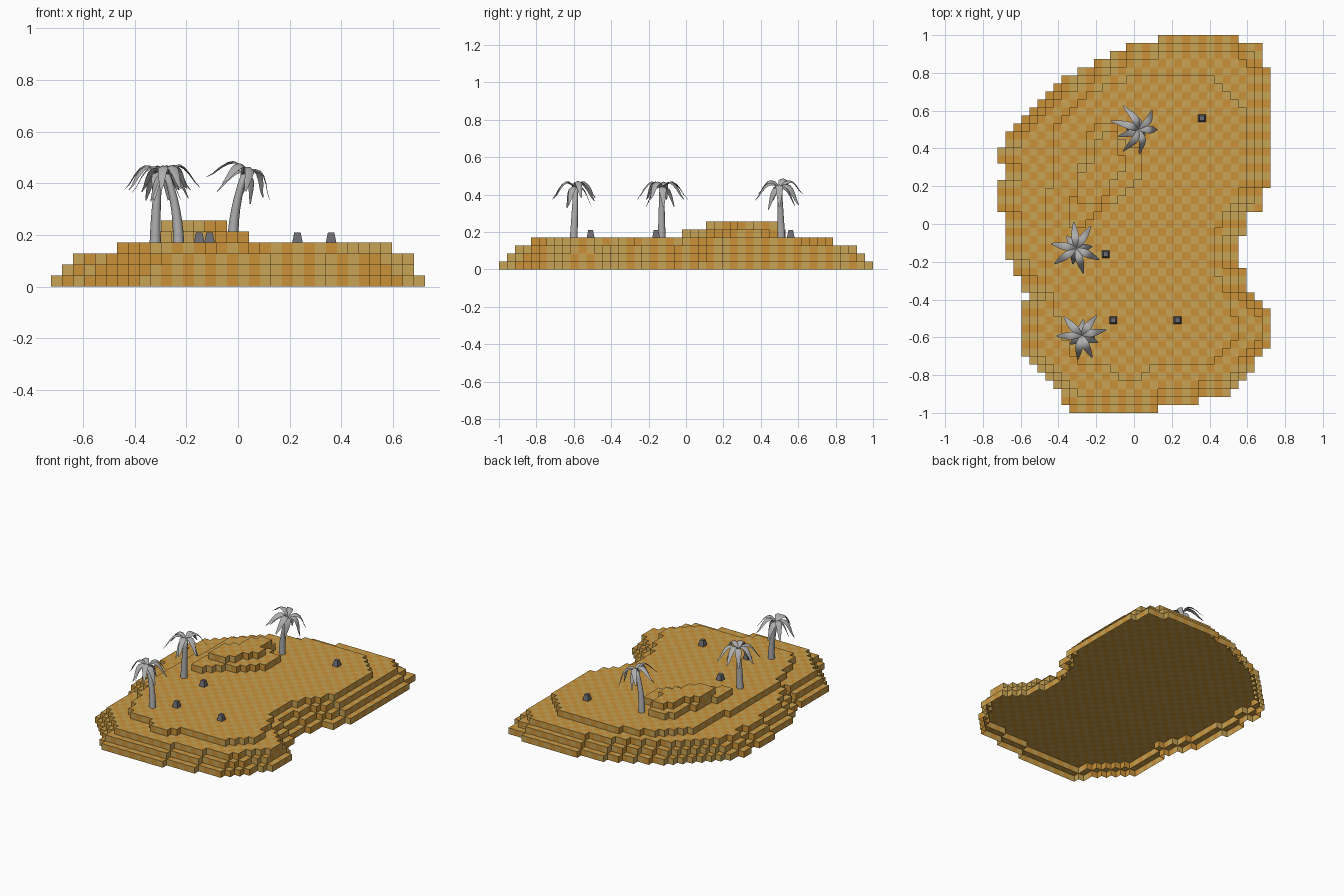
import bpy, bmesh, math, random
from mathutils import Vector, Matrix

if "Cube" in bpy.data.objects:
    bpy.data.objects.remove(bpy.data.objects["Cube"], do_unlink=True)

ROWS, COLS = 47, 34
CELL = 2 / ROWS
GROUND = 4 * CELL


def material(name, colour):
    mat = bpy.data.materials.new(name)
    mat.use_nodes = True
    rgba = (*colour, 1)
    mat.diffuse_color = rgba
    mat.node_tree.nodes["Principled BSDF"].inputs["Base Color"].default_value = rgba
    return mat


ORANGE = material("orange sand", (0.60, 0.29, 0.04))
TAN = material("tan sand", (0.58, 0.37, 0.09))
PALE = material("pale grey palm", (0.42, 0.42, 0.42))
STONE = material("dark grey stone", (0.15, 0.15, 0.17))


def finish(name, bm, mats, smooth=False):
    mesh = bpy.data.meshes.new(name)
    bm.to_mesh(mesh)
    bm.free()
    for mat in mats:
        mesh.materials.append(mat)
    for poly in mesh.polygons:
        poly.use_smooth = smooth
    obj = bpy.data.objects.new(name, mesh)
    bpy.context.collection.objects.link(obj)
    return obj


# Terrace footprints, in grid cells counted from the back left corner
def expand(runs):
    return [value for count, value in runs for _ in range(count)]


def inside(c, r, outline):
    hit = False
    for (ax, ay), (bx, by) in zip(outline, outline[1:] + outline[:1]):
        if (ay > r) != (by > r) and c < ax + (r - ay) * (bx - ax) / (by - ay):
            hit = not hit
    return hit


def fill(outline):
    return {(c, r) for c in range(COLS) for r in range(ROWS)
            if inside(c + 0.5, r + 0.5, outline)}


def around(c, r):
    return [(c + 1, r), (c, r - 1), (c - 1, r), (c, r + 1)]


def erode(cells):
    return {cell for cell in cells if all(n in cells for n in around(*cell))}


west = expand([(1, 20), (1, 16), (1, 14), (1, 12), (1, 10), (1, 8), (1, 7), (1, 6),
               (1, 5), (1, 4), (1, 3), (1, 2), (2, 1), (2, 0), (2, 1), (4, 0), (6, 1),
               (2, 2), (2, 3), (1, 4), (7, 3), (1, 4), (1, 5), (1, 6), (1, 7), (2, 8), (1, 9)])
east = expand([(1, 30), (3, 33), (15, 34), (3, 33), (3, 31), (4, 30), (3, 31), (1, 32),
               (1, 33), (5, 34), (1, 33), (2, 32), (1, 31), (1, 30), (1, 29), (1, 25), (1, 20)])

shore = {(c, r) for r in range(ROWS) for c in range(west[r], east[r])}
second = erode(shore)
third = erode(second) | {(c, r) for c, r in second if c > 29 and 34 < r < 38}
plateau = third & fill([
    (17, 5), (26, 5), (29, 7), (31, 9), (31, 18), (30, 20), (28, 23), (27, 25), (27, 29),
    (29, 33), (30, 36), (30, 38), (26, 41), (20, 41), (18, 43), (16, 43), (14, 41),
    (10, 41), (9, 39), (8, 36), (7, 33), (6, 31), (6, 20), (7, 18), (7, 12), (8, 10), (12, 7)])
hill = fill([(12, 11), (15, 11), (15, 13), (18, 14), (18, 18), (16, 19), (15, 21),
             (12, 22), (11, 24), (9, 24), (9, 22), (10, 18), (11, 14)])
hilltop = hill & fill([(13, 12), (15, 12), (15, 14), (16, 15), (16, 17), (14, 19),
                       (13, 21), (10, 21), (10, 18), (12, 15)])

height = {}
for layer in (shore, second, third, plateau, hill, hilltop):
    for cell in layer:
        height[cell] = height.get(cell, 0) + 1

# Checkered stepped island, open below with a raised floor
bm = bmesh.new()


def corner(c, r, k):
    return bm.verts.new(((c - COLS / 2) * CELL, 1 - r * CELL, k * CELL))


def quad(points, tone):
    bm.faces.new([corner(*p) for p in points]).material_index = tone % 2


for (c, r), h in height.items():
    ring = [(c, r + 1), (c + 1, r + 1), (c + 1, r), (c, r)]
    quad([(*p, h) for p in ring], c + r + h)
    if h > 2:
        quad([(*p, 2) for p in reversed(ring)], c + r)
    for side, near in enumerate(around(c, r)):
        a, b = ring[(side + 1) % 4], ring[(side + 2) % 4]
        for k in range(height.get(near, 0), h):
            quad([(*a, k), (*b, k), (*b, k + 1), (*a, k + 1)], c + r + k)
bmesh.ops.remove_doubles(bm, verts=bm.verts, dist=0.001)
finish("island", bm, [ORANGE, TAN])


# Palms: a curved tapering trunk and a crown of arched blades
def trunk(name, base, top):
    bm = bmesh.new()
    rings, sides, steps = [], 10, 6
    for s in range(steps + 1):
        t = s / steps
        centre = base.lerp(top, t)
        centre.x = base.x + (top.x - base.x) * t * t
        radius = 0.022 - 0.009 * t
        rings.append([bm.verts.new(centre + radius * Vector((math.cos(a), math.sin(a), 0)))
                      for a in (math.tau * i / sides for i in range(sides))])
    for low, high in zip(rings, rings[1:]):
        for i in range(sides):
            j = (i + 1) % sides
            bm.faces.new((low[i], low[j], high[j], high[i]))
    bm.faces.new(rings[-1])
    finish(name, bm, [PALE], True)


def blade(bm, place, reach, rise, drop):
    rows, steps = [], 7
    for s in range(steps + 1):
        t = s / steps
        half = 0.003 + 0.019 * math.sin(math.pi * t ** 0.85) * (1 - 0.2 * t)
        z = rise * math.sin(math.pi * min(1, t * 1.1)) - drop * t * t
        rows.append([bm.verts.new(place @ Vector((reach * t, side * half, z - abs(side) * half * 0.4)))
                     for side in (-1, 0, 1)])
    for near, far in zip(rows, rows[1:]):
        for i in range(2):
            bm.faces.new((near[i], far[i], far[i + 1], near[i + 1]))


def crown(name, top, turn, tilt):
    bm = bmesh.new()
    count = 9
    for i in range(count):
        angle = turn + math.tau * i / count + random.uniform(-0.12, 0.12)
        place = (Matrix.Translation(top) @ Matrix.Rotation(tilt, 4, "Y")
                 @ Matrix.Rotation(angle, 4, "Z"))
        if i % 3 == 2:
            blade(bm, place, 0.085, 0.02, 0.10)
        else:
            blade(bm, place, random.uniform(0.125, 0.145), 0.045, 0.06)
    finish(name, bm, [PALE], True)


random.seed(4)
palms = {
    "front_palm": ((-0.23, -0.60), (-0.275, -0.59), 0.3, -0.08),
    "middle_palm": ((-0.32, -0.13), (-0.305, -0.13), 0.9, 0.0),
    "back_palm": ((-0.02, 0.51), (0.025, 0.50), 0.0, 0.35),
}
for name, (foot, head, turn, tilt) in palms.items():
    top = Vector((*head, 0.435))
    trunk(name + "_trunk", Vector((*foot, GROUND - 0.005)), top)
    crown(name + "_leaves", top, turn, tilt)

# Small square stones with tapered tops
for n, (x, y) in enumerate([(0.36, 0.56), (-0.15, -0.16), (-0.11, -0.51), (0.23, -0.51)]):
    bm = bmesh.new()
    bmesh.ops.create_cube(bm, size=0.042, matrix=Matrix.Translation((x, y, GROUND + 0.018)))
    for v in bm.verts:
        if v.co.z > GROUND + 0.02:
            v.co.x = x + (v.co.x - x) * 0.6
            v.co.y = y + (v.co.y - y) * 0.6
    finish(f"stone_{n + 1}", bm, [STONE])
